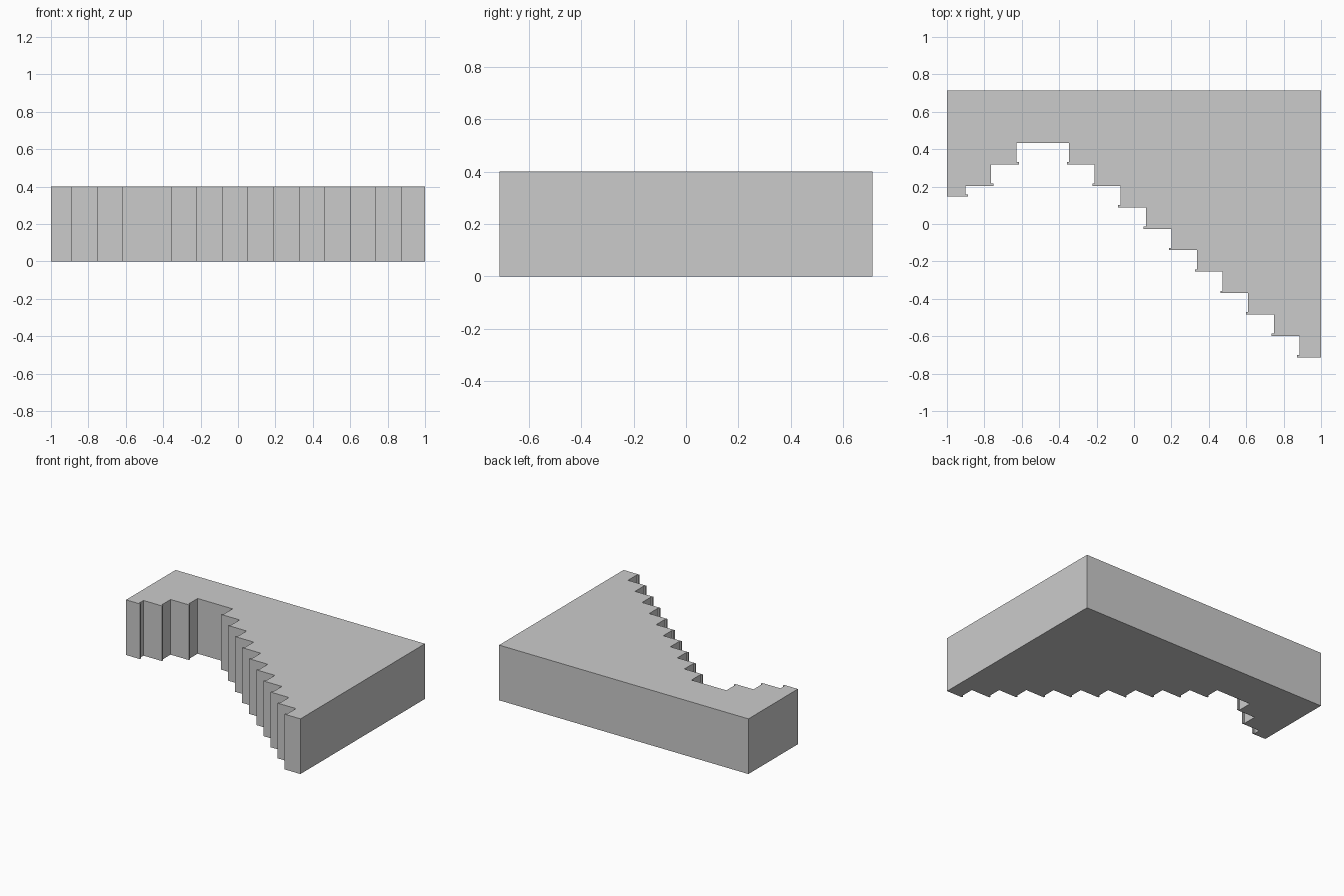
import bpy, bmesh

if "Cube" in bpy.data.objects:
    bpy.data.objects.remove(bpy.data.objects["Cube"])

HEIGHT = 0.4
BACK = 0.713
CEIL = 0.433                # underside of the highest recess
RUN, RISE = 0.1368, 0.1146  # one step
LIP = 0.012                 # small nosing at each step

def extrude_profile(name, pts, height):
    bm = bmesh.new()
    face = bm.faces.new([bm.verts.new((x, y, 0)) for x, y in pts])
    res = bmesh.ops.extrude_face_region(bm, geom=[face])
    top = [v for v in res["geom"] if isinstance(v, bmesh.types.BMVert)]
    bmesh.ops.translate(bm, verts=top, vec=(0, 0, height))
    bmesh.ops.recalc_face_normals(bm, faces=bm.faces)
    mesh = bpy.data.meshes.new(name)
    bm.to_mesh(mesh)
    bm.free()
    obj = bpy.data.objects.new(name, mesh)
    bpy.context.collection.objects.link(obj)
    return obj

def flight(start_x, direction, levels):
    """Steps going down from the recess, each riser ending in a nosing."""
    pts, y = [], CEIL
    for i, low in enumerate(levels):
        x = start_x + direction * RUN * i
        nose = x - direction * LIP
        pts += [(x, y), (x, low + LIP), (nose, low + LIP), (nose, low)]
        y = low
    return pts

# Short flight on the left, long flight on the right
left = flight(-0.627, -1, [CEIL - RISE, CEIL - 2 * RISE, 0.146])
right = flight(-0.347, 1, [CEIL - RISE * i for i in range(1, 11)])

# Outline of the stepped block
outline = [(-1, BACK), (-1, 0.146)] + left[::-1] + right + [(1, -BACK), (1, BACK)]
extrude_profile("stepped_block", outline, HEIGHT)
